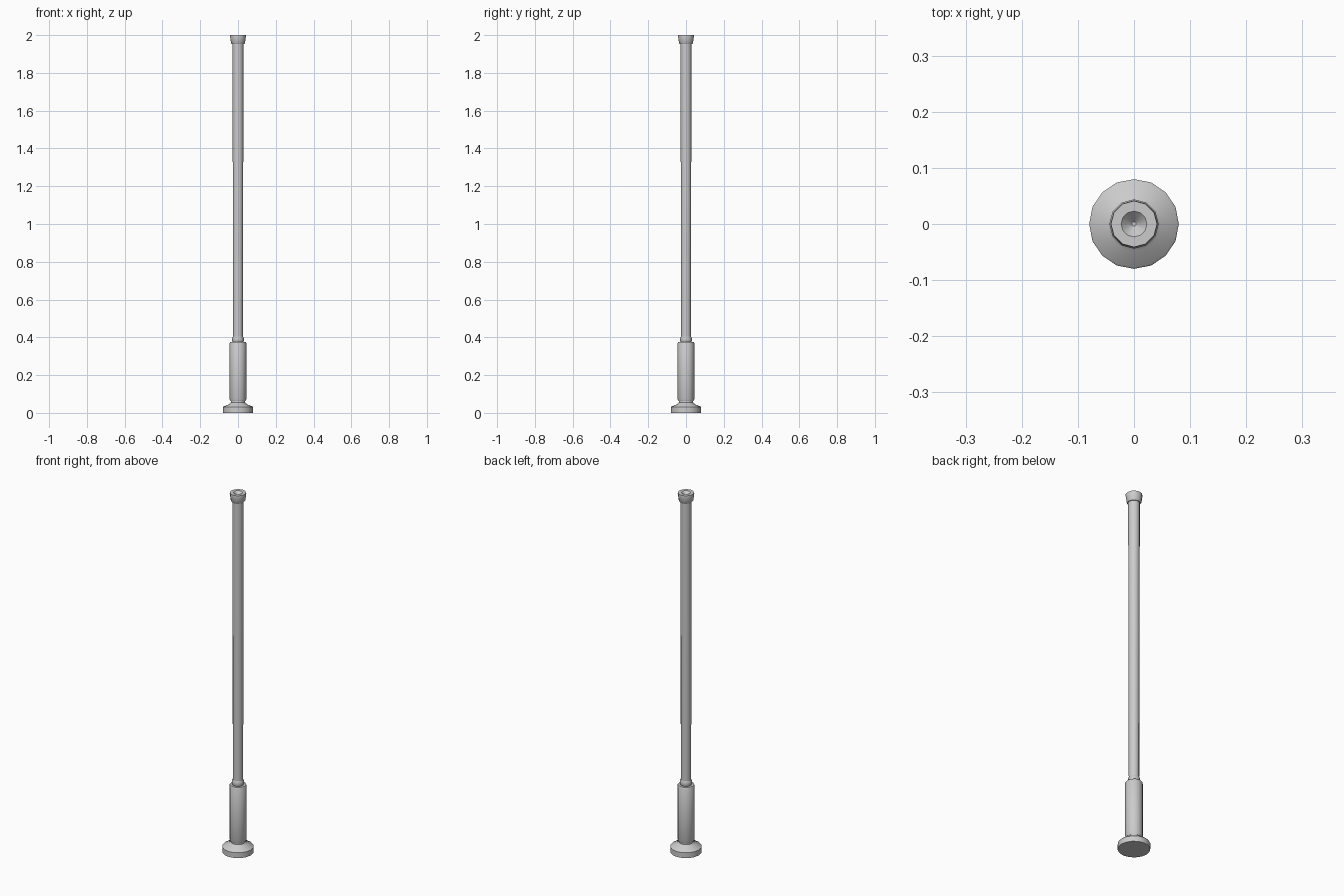
import bpy, bmesh, math

if "Cube" in bpy.data.objects:
    bpy.data.objects.remove(bpy.data.objects["Cube"])


def lathe(name, profile, sides):
    """Revolve an (r, z) profile around z; r = 0 points close on the axis."""
    bm = bmesh.new()
    rings = []
    for r, z in profile:
        if r == 0:
            rings.append([bm.verts.new((0, 0, z))] * sides)
        else:
            rings.append([bm.verts.new((r * math.cos(2 * math.pi * i / sides),
                                        r * math.sin(2 * math.pi * i / sides), z))
                          for i in range(sides)])
    for a, b in zip(rings, rings[1:]):
        for i in range(sides):
            j = (i + 1) % sides
            bm.faces.new(list(dict.fromkeys((a[i], a[j], b[j], b[i]))))
    bmesh.ops.recalc_face_normals(bm, faces=bm.faces)
    mesh = bpy.data.meshes.new(name)
    bm.to_mesh(mesh)
    bm.free()
    ob = bpy.data.objects.new(name, mesh)
    bpy.context.collection.objects.link(ob)
    bpy.context.view_layer.objects.active = ob
    ob.select_set(True)
    bpy.ops.object.shade_smooth_by_angle(angle=math.radians(35))
    ob.select_set(False)
    return ob


# Round foot with a sloped top rising into the neck
lathe("base_foot", [(0, 0), (0.08, 0), (0.08, 0.03), (0.077, 0.034),
                    (0.048, 0.045), (0.038, 0.056), (0.038, 0.066), (0, 0.066)], 16)

# Thick lower sleeve
lathe("lower_sleeve", [(0, 0.062), (0.04, 0.062), (0.044, 0.072),
                       (0.044, 0.37), (0.041, 0.375), (0, 0.375)], 12)

# Small collar where the shaft leaves the sleeve
lathe("collar", [(0, 0.37), (0.027, 0.372), (0.031, 0.381),
                 (0.031, 0.394), (0.027, 0.404), (0, 0.404)], 12)

# Long shaft, widening slightly upwards
lathe("shaft", [(0, 0.39), (0.026, 0.39), (0.029, 1.96), (0, 1.96)], 12)

# Flared top cap with a funnel-shaped socket
lathe("top_cap", [(0, 1.952), (0.033, 1.952), (0.037, 1.958), (0.042, 1.995),
                  (0.041, 2.0), (0.023, 2.0), (0.004, 1.98), (0, 1.98)], 12)
